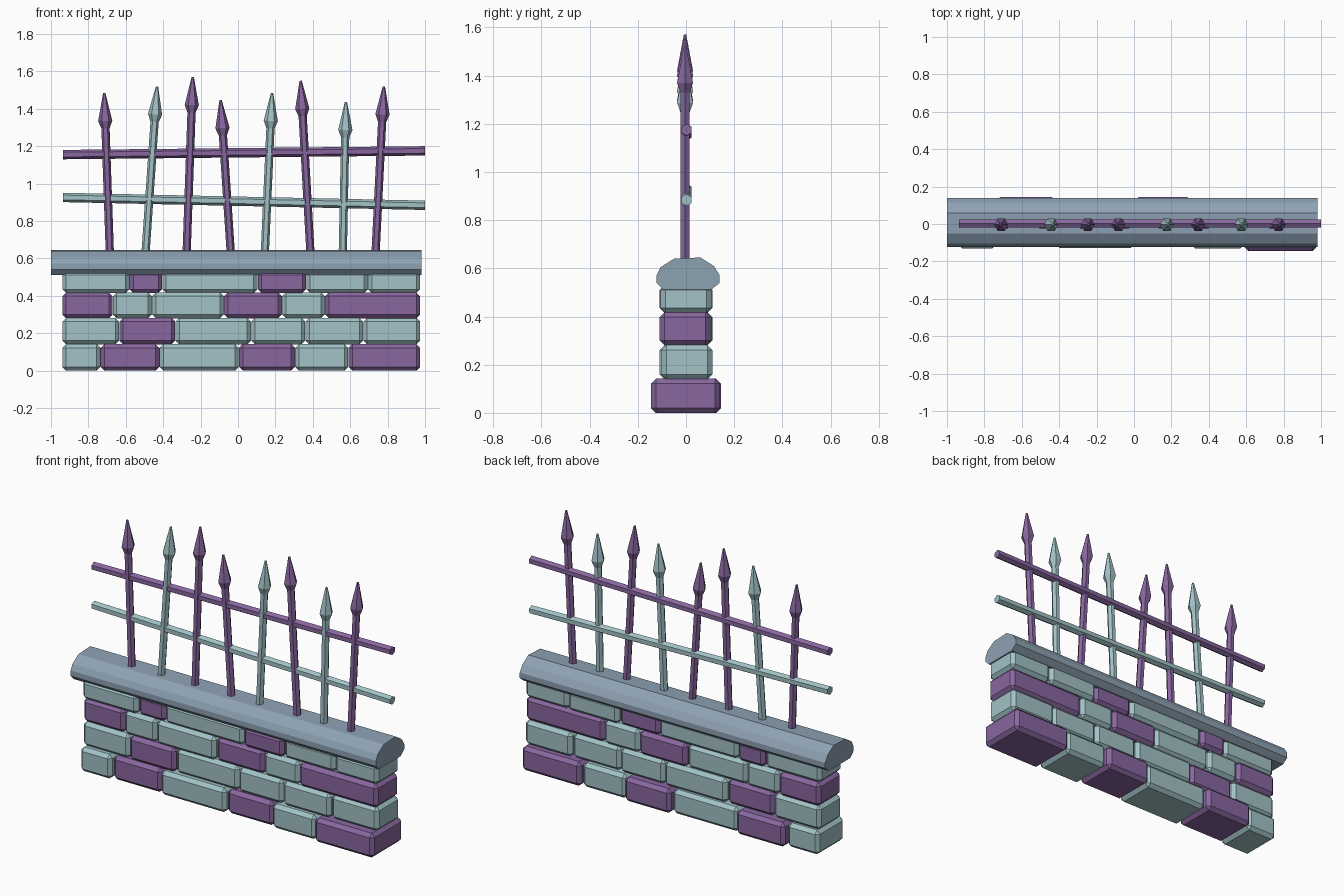
import bpy, bmesh, math
from mathutils import Vector, Matrix

if "Cube" in bpy.data.objects:
    bpy.data.objects.remove(bpy.data.objects["Cube"])


def material(name, rgb):
    m = bpy.data.materials.new(name)
    m.diffuse_color = (*rgb, 1)
    m.use_nodes = True
    m.node_tree.nodes["Principled BSDF"].inputs["Base Color"].default_value = m.diffuse_color
    return m


MATS = {
    "T": material("pale_teal", (0.36, 0.54, 0.57)),
    "P": material("purple", (0.25, 0.135, 0.35)),
    "C": material("slate", (0.27, 0.36, 0.45)),
}


def finish(bm, name, key):
    bmesh.ops.recalc_face_normals(bm, faces=bm.faces)
    me = bpy.data.meshes.new(name)
    bm.to_mesh(me)
    bm.free()
    me.materials.append(MATS[key])
    ob = bpy.data.objects.new(name, me)
    bpy.context.collection.objects.link(ob)
    return ob


def brick(name, lo, hi, key, chamfer=0.02):
    lo, hi = Vector(lo), Vector(hi)
    bm = bmesh.new()
    bmesh.ops.create_cube(bm, size=1, matrix=Matrix.Translation((lo + hi) / 2)
                          @ Matrix.Diagonal((*(hi - lo), 1)))
    bmesh.ops.bevel(bm, geom=bm.edges[:], offset=chamfer, segments=1, affect='EDGES')
    finish(bm, name, key)


def rod(name, start, end, profile, key, sides=6):
    """Faceted rod from start to end; profile holds (radius, distance along)."""
    start, end = Vector(start), Vector(end)
    rot = Vector((0, 0, 1)).rotation_difference(end - start)
    bm = bmesh.new()
    rings = []
    for r, d in profile:
        rings.append([bm.verts.new(start + rot @ Vector(
            (r * math.cos(math.tau * i / sides), r * math.sin(math.tau * i / sides), d)))
            for i in range(sides)])
    for a, b in zip(rings, rings[1:]):
        for i in range(sides):
            j = (i + 1) % sides
            bm.faces.new((a[i], a[j], b[j], b[i]))
    bm.faces.new(rings[0])
    bm.faces.new(rings[-1])
    finish(bm, name, key)


# Brick courses: bottom, top, joint positions, colours
courses = [
    (0.00, 0.142, (-0.94, -0.735, -0.42, 0.005, 0.305, 0.59, 0.975), "TPTPTP"),
    (0.14, 0.282, (-0.94, -0.635, -0.335, 0.07, 0.36, 0.67, 0.975), "TPTTTT"),
    (0.28, 0.418, (-0.94, -0.67, -0.46, -0.075, 0.235, 0.465, 0.975), "PTTPTP"),
    (0.415, 0.53, (-0.94, -0.58, -0.405, 0.105, 0.365, 0.695, 0.975), "TPTPTT"),
]
# Front and back of the foundation bricks, which stick out further
footing = [(-0.13, 0.12), (-0.115, 0.145), (-0.127, 0.125),
           (-0.115, 0.145), (-0.13, 0.125), (-0.145, 0.14)]
for c, (z0, z1, xs, keys) in enumerate(courses):
    for i, key in enumerate(keys):
        shift = 0.004 * ((i * 2 + c) % 3 - 1)
        y0, y1 = footing[i] if c == 0 else (-0.105 + shift, 0.105 + shift)
        brick(f"brick_{c}_{i}", (xs[i] + 0.001, y0, z0), (xs[i + 1] - 0.001, y1, z1), key)

# Coping stone: rounded profile extruded along x
coping = [(-0.095, 0.512), (-0.122, 0.54), (-0.122, 0.572), (-0.105, 0.605),
          (-0.05, 0.64), (0.06, 0.645), (0.115, 0.61), (0.14, 0.572),
          (0.14, 0.54), (0.105, 0.512)]
bm = bmesh.new()
face = bm.faces.new([bm.verts.new((-1.0, y, z)) for y, z in coping])
ext = bmesh.ops.extrude_face_region(bm, geom=[face], use_keep_orig=True)
bmesh.ops.translate(bm, vec=(1.98, 0, 0),
                    verts=[v for v in ext["geom"] if isinstance(v, bmesh.types.BMVert)])
finish(bm, "coping_stone", "C")

# Leaning spear-headed posts: base x, tip x, tip height, colour
posts = [
    (-0.685, -0.715, 1.485, "P"), (-0.495, -0.433, 1.52, "T"),
    (-0.275, -0.242, 1.57, "P"), (-0.038, -0.093, 1.447, "P"),
    (0.143, 0.182, 1.485, "T"), (0.388, 0.335, 1.55, "P"),
    (0.56, 0.577, 1.437, "T"), (0.735, 0.78, 1.52, "P"),
]
for i, (xb, xt, zt, key) in enumerate(posts):
    base, tip = Vector((xb, -0.004, 0.62)), Vector((xt, -0.004, zt))
    n = (tip - base).length
    rod(f"spear_post_{i}", base, tip,
        [(0.022, 0), (0.022, n - 0.19), (0.038, n - 0.15), (0.006, n)], key)

# Horizontal rails, slightly tilted
for name, z0, z1, key in (("upper_rail", 1.155, 1.175, "P"), ("lower_rail", 0.926, 0.884, "T")):
    a, b = Vector((-0.935, 0.002, z0)), Vector((1.0, 0.002, z1))
    rod(name, a, b, [(0.025, 0), (0.025, (b - a).length)], key)
